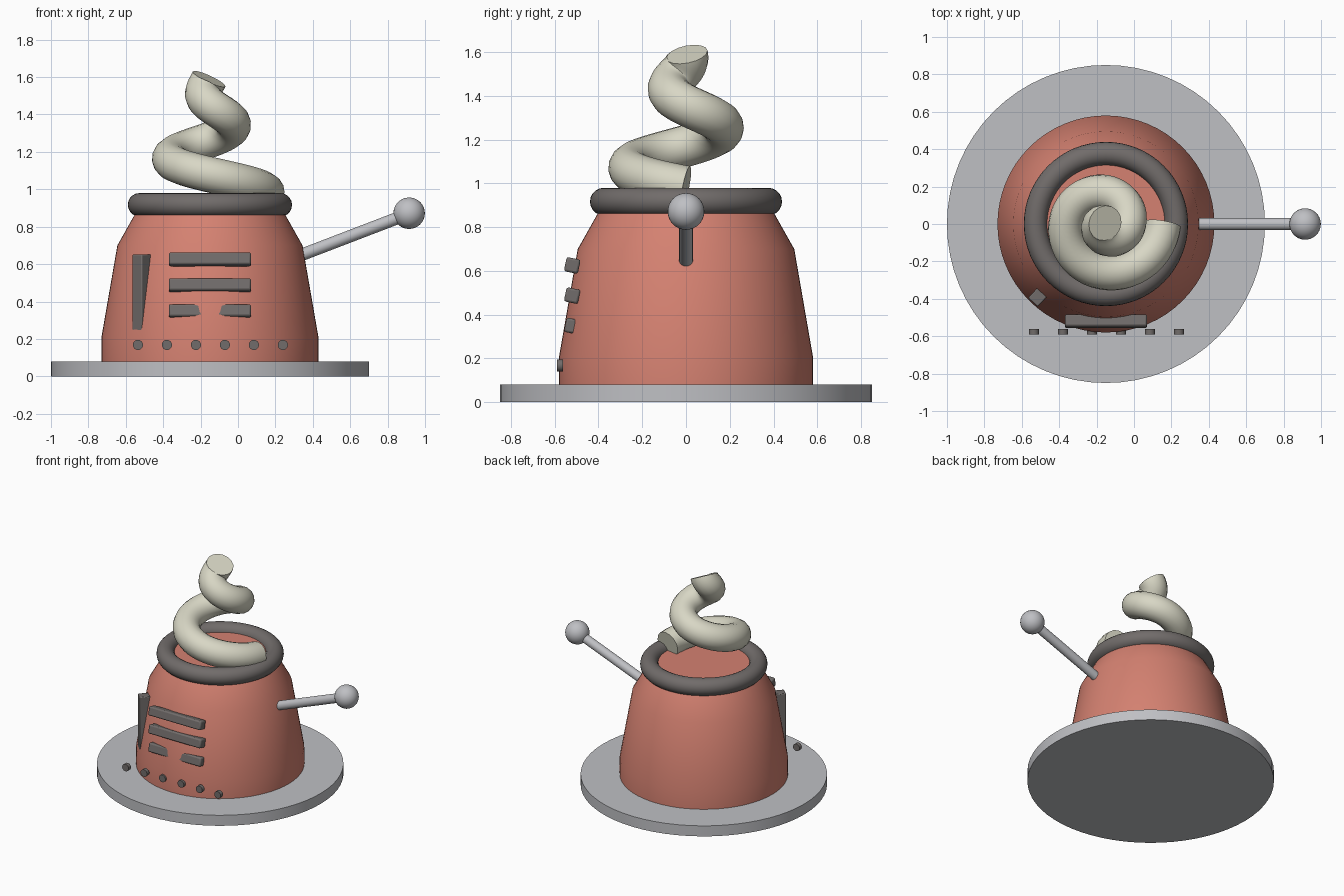
import bpy, bmesh, math
from mathutils import Vector, Matrix

if "Cube" in bpy.data.objects:
    bpy.data.objects.remove(bpy.data.objects["Cube"])

CX = -0.15  # axis of the body


def mat(name, rgb):
    m = bpy.data.materials.new(name)
    m.diffuse_color = (*rgb, 1)
    m.use_nodes = True
    m.node_tree.nodes["Principled BSDF"].inputs["Base Color"].default_value = m.diffuse_color
    return m


SALMON = mat("salmon", (0.66, 0.22, 0.165))
LIGHT = mat("light grey", (0.52, 0.525, 0.55))
DARK = mat("dark grey", (0.165, 0.15, 0.145))
CREAM = mat("cream", (0.69, 0.68, 0.56))


def finish(ob, name, material, angle=35):
    ob.name = name
    ob.data.materials.clear()
    ob.data.materials.append(material)
    bpy.ops.object.select_all(action='DESELECT')
    ob.select_set(True)
    bpy.context.view_layer.objects.active = ob
    bpy.ops.object.shade_smooth_by_angle(angle=math.radians(angle))
    return ob


def lathe(name, profile, material, steps=64):
    """Spin a closed (radius, z) profile around the body axis."""
    bm = bmesh.new()
    rings = []
    for r, z in profile:
        rings.append([bm.verts.new((CX + r * math.cos(a), r * math.sin(a), z))
                      for a in (2 * math.pi * i / steps for i in range(steps))])
    for lo, hi in zip(rings, rings[1:]):
        for i in range(steps):
            j = (i + 1) % steps
            bm.faces.new((lo[i], lo[j], hi[j], hi[i]))
    bm.faces.new(rings[0][::-1])
    bm.faces.new(rings[-1])
    me = bpy.data.meshes.new(name)
    bm.to_mesh(me)
    bm.free()
    ob = bpy.data.objects.new(name, me)
    bpy.context.collection.objects.link(ob)
    return finish(ob, name, material)


def box(name, size, loc, rot, material, bevel=0.006):
    bpy.ops.mesh.primitive_cube_add(size=1, location=loc, rotation=rot)
    ob = bpy.context.object
    ob.data.transform(Matrix.Diagonal((*size, 1)))
    b = ob.modifiers.new("soft edges", 'BEVEL')
    b.width, b.segments = bevel, 2
    return finish(ob, name, material)


def rod(name, a, b, radius, material, sides=24):
    a, b = Vector(a), Vector(b)
    d = b - a
    bpy.ops.mesh.primitive_cylinder_add(vertices=sides, radius=radius, depth=d.length,
                                        location=(a + b) / 2,
                                        rotation=d.to_track_quat('Z', 'Y').to_euler())
    return finish(bpy.context.object, name, material)


# Base plate and body
lathe("base_plate", [(0.85, 0), (0.85, 0.08)], LIGHT)
lathe("body", [(0.58, 0.07), (0.58, 0.21), (0.495, 0.70), (0.405, 0.86), (0.36, 0.93)], SALMON)

# Collar ring
bpy.ops.mesh.primitive_torus_add(location=(CX, 0, 0.917), major_radius=0.376, minor_radius=0.063,
                                 major_segments=64, minor_segments=20)
finish(bpy.context.object, "collar_ring", DARK, 60)

# Swirl: a tube on a tightening, rising spiral
TURNS, N = 1.62, 80
cu = bpy.data.curves.new("swirl", 'CURVE')
cu.dimensions = '3D'
cu.bevel_depth = 0.096
cu.bevel_resolution = 6
cu.use_fill_caps = True
sp = cu.splines.new('POLY')
sp.points.add(N)
for i, p in enumerate(sp.points):
    t = i / N
    a = -2 * math.pi * TURNS * t
    r = 0.298 * (1 - t) + 0.006
    p.co = (CX + r * math.cos(a), r * math.sin(a), 0.985 + 0.605 * t, 1)
swirl = bpy.data.objects.new("swirl", cu)
bpy.context.collection.objects.link(swirl)
bpy.ops.object.select_all(action='DESELECT')
swirl.select_set(True)
bpy.context.view_layer.objects.active = swirl
bpy.ops.object.convert(target='MESH')
finish(bpy.context.object, "swirl", CREAM, 50)

# Side lever with ball knob
rod("lever_rod", (0.32, 0, 0.642), (0.915, 0, 0.87), 0.033, LIGHT)
bpy.ops.mesh.primitive_uv_sphere_add(segments=32, ring_count=16, radius=0.084, location=(0.915, 0, 0.872))
finish(bpy.context.object, "lever_knob", LIGHT, 60)

# Front vent bars, the lowest one partly sunk into the body
for i, z in enumerate((0.625, 0.487, 0.348)):
    box(f"vent_bar_{i + 1}", (0.44, 0.065, 0.066), (CX, -0.52, z),
        (math.radians(-12), 0, 0), DARK, 0.01)

# Upright strip on the front left
ang = math.radians(-133)
box("upright_strip", (0.075, 0.07, 0.41),
    (CX + 0.535 * math.cos(ang), 0.535 * math.sin(ang), 0.447), (0, 0, ang), DARK)

# Row of studs along the front
for i in range(6):
    x = -0.535 + 0.155 * i
    rod(f"stud_{i + 1}", (x, -0.562, 0.168), (x, -0.59, 0.168), 0.027, DARK, 20)
